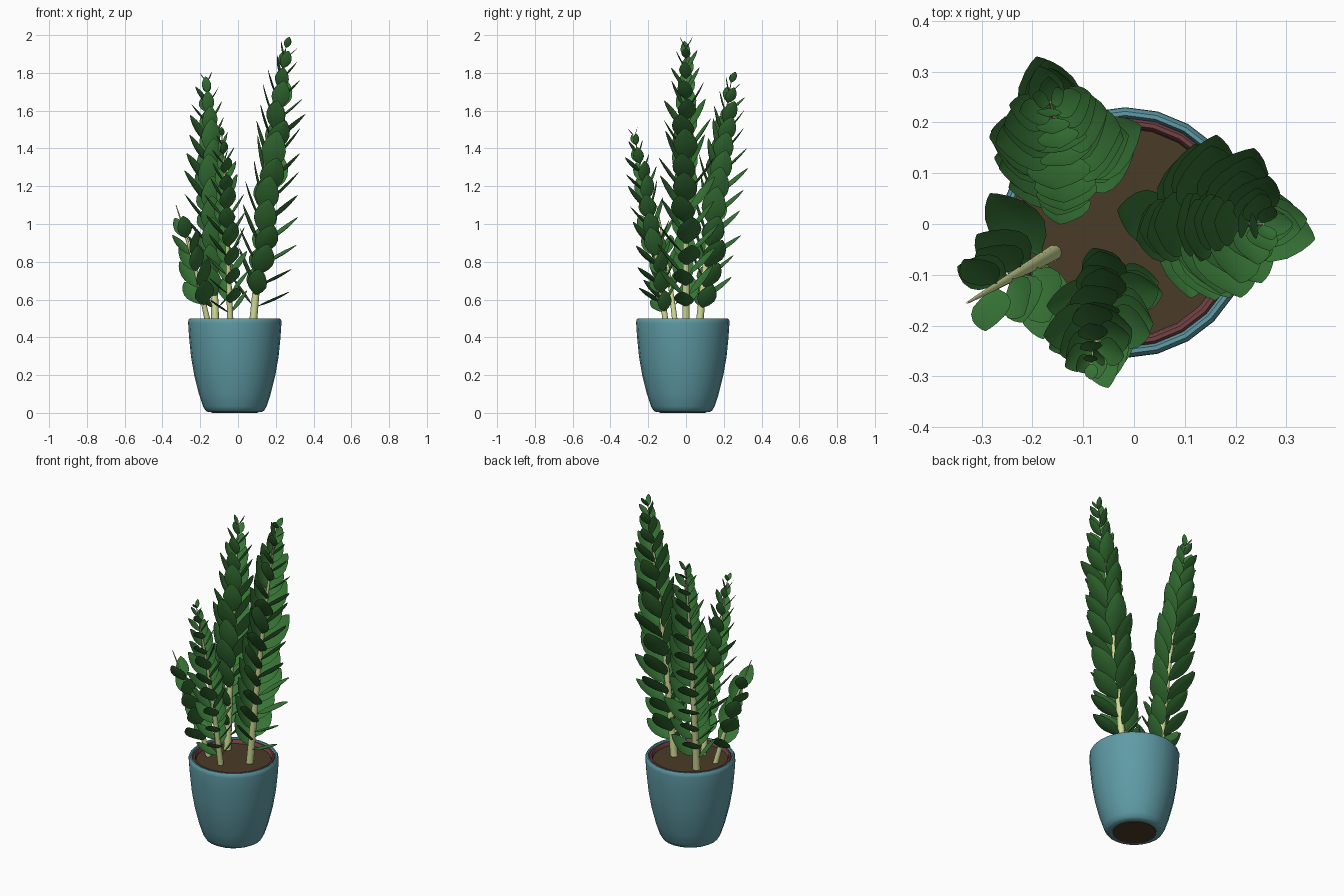
import bpy, bmesh, math, random
from mathutils import Vector

if "Cube" in bpy.data.objects:
    bpy.data.objects.remove(bpy.data.objects["Cube"])

random.seed(4)


def material(name, rgb):
    m = bpy.data.materials.new(name)
    m.diffuse_color = (*rgb, 1)
    m.use_nodes = True
    m.node_tree.nodes["Principled BSDF"].inputs["Base Color"].default_value = m.diffuse_color
    return m


TEAL = material("teal_glaze", (0.115, 0.33, 0.38))
RED = material("red_clay", (0.17, 0.055, 0.058))
SOIL = material("soil", (0.068, 0.045, 0.02))
STEM = material("stem_green", (0.62, 0.7, 0.3))
LEAF = material("leaf_green", (0.038, 0.175, 0.036))


def finish(name, bm, mat, angle=50):
    me = bpy.data.meshes.new(name)
    bm.to_mesh(me)
    bm.free()
    me.materials.append(mat)
    ob = bpy.data.objects.new(name, me)
    bpy.context.collection.objects.link(ob)
    bpy.ops.object.select_all(action='DESELECT')
    ob.select_set(True)
    bpy.context.view_layer.objects.active = ob
    bpy.ops.object.shade_smooth_by_angle(angle=math.radians(angle))
    return ob


def loft(name, rings, sides, mat, cap_start=False, cap_end=False):
    """Join horizontal rings given as (centre, radius)."""
    bm = bmesh.new()
    loops = []
    for c, r in rings:
        loops.append([bm.verts.new(Vector(c) + Vector((r * math.cos(a), r * math.sin(a), 0)))
                      for a in (2 * math.pi * i / sides for i in range(sides))])
    for lo, hi in zip(loops, loops[1:]):
        for i in range(sides):
            j = (i + 1) % sides
            bm.faces.new((lo[i], lo[j], hi[j], hi[i]))
    if cap_start:
        bm.faces.new(loops[0][::-1])
    if cap_end:
        bm.faces.new(loops[-1])
    return finish(name, bm, mat)


def lathe(name, profile, mat, **caps):
    return loft(name, [((-0.017, -0.017, z), r) for r, z in profile], 24, mat, **caps)


# Pot, inner pot lip, soil and base
lathe("pot", [(0.118, 0.003), (0.14, 0.004), (0.155, 0.012), (0.168, 0.034), (0.19, 0.1),
              (0.215, 0.2), (0.232, 0.3), (0.242, 0.4), (0.247, 0.475), (0.246, 0.49),
              (0.239, 0.5), (0.231, 0.5), (0.226, 0.49), (0.224, 0.45)], TEAL)
lathe("inner_pot_lip", [(0.226, 0.46), (0.226, 0.49), (0.221, 0.496), (0.213, 0.496),
                        (0.208, 0.49), (0.203, 0.46)], RED)
lathe("soil", [(0.207, 0.465), (0.207, 0.475)], SOIL, cap_end=True)
lathe("pot_base", [(0.12, 0.0), (0.12, 0.01)], SOIL, cap_start=True)

# Leaf outline: (position along leaf, half width), both relative
OUTLINE = [(0, 0.04), (0.08, 0.2), (0.22, 0.68), (0.4, 0.98), (0.56, 1.0),
           (0.74, 0.8), (0.88, 0.48), (0.96, 0.22), (1, 0.03)]


def add_leaf(bm, base, along, axis, length, width):
    side = along.cross(axis).normalized()
    up = side.cross(along).normalized()
    rows = []
    for t, w in OUTLINE:
        bow = 0.05 * length * (4 * (t - 0.5) ** 2 - 1)
        mid = base + along * (t * length) + up * bow
        edge = up * (w * width * 0.09)
        rows.append([bm.verts.new(mid + side * (s * w * width / 2) + edge * abs(s) ** 2)
                     for s in (-1, -0.5, 0, 0.5, 1)])
    for a, b in zip(rows, rows[1:]):
        for i in range(4):
            bm.faces.new((a[i], a[i + 1], b[i + 1], b[i]))


def leaf_size(t):
    """Fuller low and mid-stem, dwindling to the tip."""
    return min(0.85 + 0.6 * t, 1.06 - 0.2 * max(0, t - 0.35)) * (1 - max(0, (t - 0.5) / 0.5) ** 1.7 * 0.68)


def branch(name, base, tip, nodes, first, last, length, phase, tilt, radius,
           sizes=leaf_size, turn=math.pi / 2):
    base, tip = Vector(base), Vector(tip)
    lean = (tip - base) * Vector((1, 1, 0))
    lean.normalize()

    def point(t):
        return base.lerp(tip, t) + lean * (-0.012 * math.sin(math.pi * t))

    loft(name + "_stem", [(point(i / 10), radius * (1 - i / 10) ** 0.8 + 0.002) for i in range(11)],
         10, STEM, cap_end=True)
    # Leaf rows face more to the lean side than the stem itself
    axis = (lean * math.sin(tilt) + Vector((0, 0, math.cos(tilt)))).normalized()
    u = axis.cross(Vector((0, 1, 0)).cross(axis)).cross(axis).normalized()
    v = axis.cross(u)
    bm = bmesh.new()
    for n in range(nodes):
        k = n / (nodes - 1)
        p = point(first + (last - first) * k)
        size = length * sizes(k)
        for half in (0, 1):
            a = phase + math.pi * half + turn * (n % 2) + random.uniform(-0.25, 0.25)
            el = math.radians(44 + 15 * min(1, k * 2) + random.uniform(-6, 6))
            out = u * math.cos(a) + v * math.sin(a)
            along = (out * math.cos(el) + axis * math.sin(el)).normalized()
            s = size * random.uniform(0.94, 1.06)
            add_leaf(bm, p + out * radius * 0.4 * (1 - k), along, axis, s, s * 0.53)
    finish(name + "_leaves", bm, LEAF)


# Four upright branches
branch("tall_right_branch", (0.078, 0.0, 0.46), (0.255, 0.0, 1.945), 26, 0.07, 0.99,
       0.235, 0.0, 0.27, 0.019)
branch("back_left_branch", (-0.12, 0.07, 0.46), (-0.165, 0.24, 1.76), 23, 0.07, 0.99,
       0.22, 0.15, 0.26, 0.019)
branch("front_branch", (-0.04, -0.105, 0.46), (-0.085, -0.275, 1.475), 20, 0.07, 0.99,
       0.165, 0.2, 0.22, 0.015)
branch("short_left_branch", (-0.155, -0.055, 0.46), (-0.328, -0.155, 1.1), 5, 0.17, 0.72,
       0.185, 1.95, 0.3, 0.014, sizes=lambda t: 1.08 - 0.3 * t, turn=0.4)
